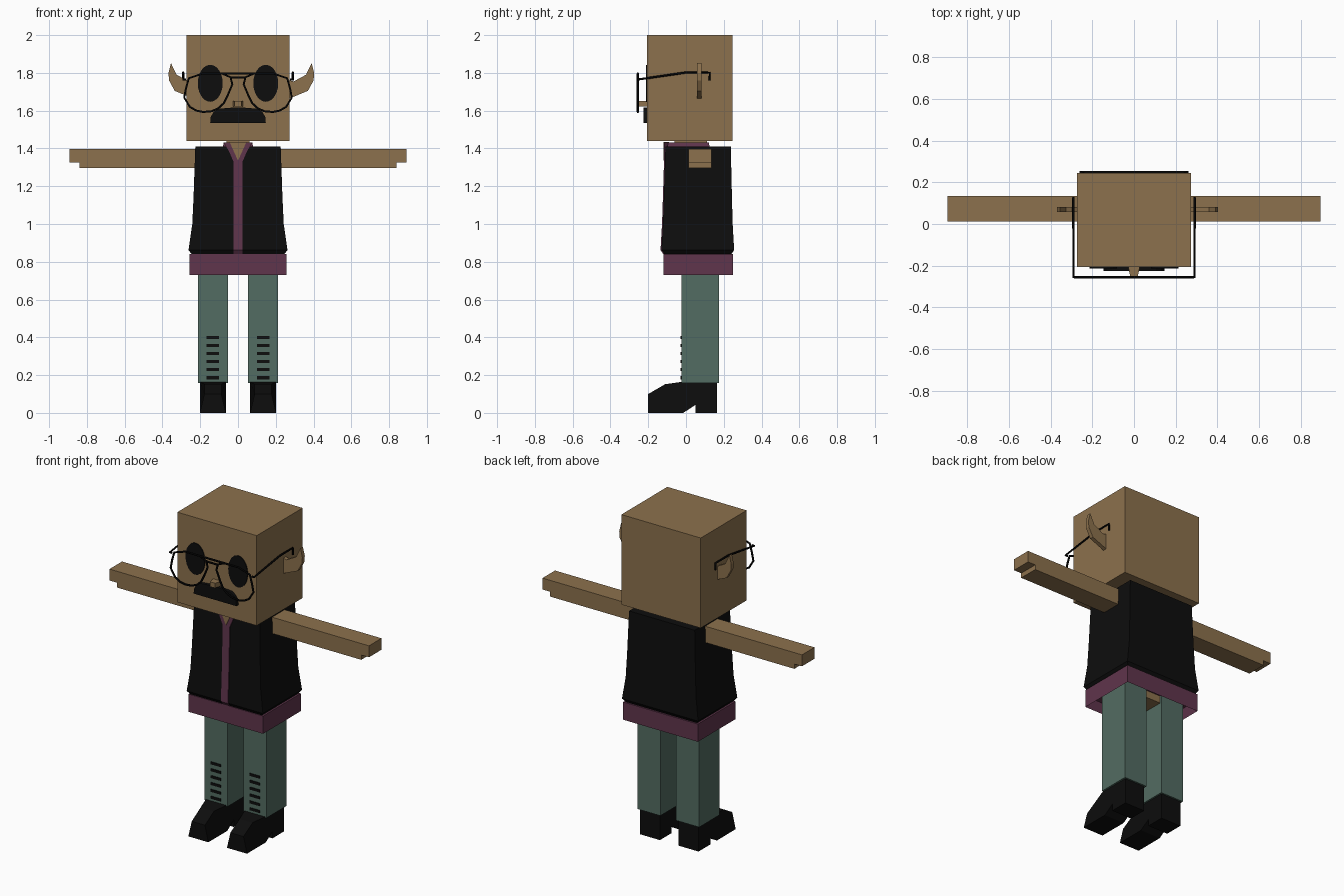
import bpy, bmesh, math
from mathutils import Vector

cube = bpy.data.objects.get("Cube")
if cube:
    bpy.data.objects.remove(cube, do_unlink=True)


def material(name, rgb):
    m = bpy.data.materials.new(name)
    m.use_nodes = True
    m.diffuse_color = (*rgb, 1)
    m.node_tree.nodes["Principled BSDF"].inputs["Base Color"].default_value = (*rgb, 1)
    return m


SKIN = material("tan skin", (0.262, 0.165, 0.074))
BLACK = material("soft black", (0.004, 0.004, 0.004))
MAROON = material("plum cloth", (0.115, 0.035, 0.072))
GREEN = material("grey green cloth", (0.086, 0.15, 0.122))
FRAME = material("frame black", (0.001, 0.001, 0.001))


def finish(name, bm, mat):
    bmesh.ops.recalc_face_normals(bm, faces=bm.faces)
    me = bpy.data.meshes.new(name)
    bm.to_mesh(me)
    bm.free()
    me.materials.append(mat)
    ob = bpy.data.objects.new(name, me)
    bpy.context.collection.objects.link(ob)
    return ob


def skin_rings(name, rings, mat):
    """Join matching rings of points into a closed solid."""
    bm = bmesh.new()
    loops = [[bm.verts.new(p) for p in ring] for ring in rings]
    n = len(loops[0])
    for a, b in zip(loops, loops[1:]):
        for i in range(n):
            j = (i + 1) % n
            bm.faces.new((a[i], a[j], b[j], b[i]))
    bm.faces.new(loops[0])
    bm.faces.new(loops[-1])
    return finish(name, bm, mat)


def tower(name, levels, mat):
    """Rectangular sections given as z, x0, x1, y0, y1."""
    return skin_rings(name, [[(x0, y0, z), (x1, y0, z), (x1, y1, z), (x0, y1, z)]
                             for z, x0, x1, y0, y1 in levels], mat)


def box(name, xs, ys, zs, mat):
    return tower(name, [(z, *sorted(xs), *ys) for z in zs], mat)


def plate(name, outline, y0, y1, mat):
    """Front outline in x, z given depth along y."""
    return skin_rings(name, [[(x, y, z) for x, z in outline] for y in (y0, y1)], mat)


def wire(name, points, closed=False, radius=0.006):
    cu = bpy.data.curves.new(name, "CURVE")
    cu.dimensions = "3D"
    cu.bevel_depth = radius
    cu.bevel_resolution = 1
    cu.use_fill_caps = True
    sp = cu.splines.new("POLY")
    sp.points.add(len(points) - 1)
    for p, co in zip(sp.points, points):
        p.co = (*co, 1)
    sp.use_cyclic_u = closed
    tmp = bpy.data.objects.new(name, cu)
    bpy.context.collection.objects.link(tmp)
    me = bpy.data.meshes.new_from_object(tmp.evaluated_get(bpy.context.evaluated_depsgraph_get()))
    bpy.data.objects.remove(tmp, do_unlink=True)
    me.materials.clear()
    me.materials.append(FRAME)
    ob = bpy.data.objects.new(name, me)
    bpy.context.collection.objects.link(ob)


# Head and face
box("head", (-0.273, 0.273), (-0.206, 0.245), (1.44, 2.0), SKIN)
nose = [(-0.215, 0.026), (-0.25, 0.018)]
skin_rings("nose", [[(-w, y, 1.622), (w, y, 1.622), (w, y, 1.652), (-w, y, 1.652)]
                    for y, w in [(-0.2, 0.026)] + nose], SKIN)
plate("moustache", [(-0.147, 1.535), (0.147, 1.535), (0.145, 1.565), (0.13, 1.592), (0.105, 1.61),
                    (0.02, 1.617), (-0.02, 1.617), (-0.105, 1.61), (-0.13, 1.592), (-0.145, 1.565)],
      -0.226, -0.2, BLACK)

# Neck, shirt and vest
box("neck", (-0.06, 0.06), (-0.06, 0.11), (1.38, 1.45), SKIN)
tower("collar", [(1.39, -0.085, 0.085, -0.1, 0.13), (1.432, -0.075, 0.075, -0.095, 0.12)], MAROON)
sections = [(0.84, 0.245, -0.115, 0.24), (0.862, 0.262, -0.13, 0.255), (1.0, 0.242, -0.122, 0.247),
            (1.15, 0.235, -0.117, 0.243), (1.41, 0.226, -0.109, 0.237)]
tower("vest", [(z, -hx, hx, y0, y1) for z, hx, y0, y1 in sections], BLACK)
tower("shirt_front", [(z, -0.024, 0.024, y0 - 0.005, y0 + 0.02) for z, hx, y0, y1 in sections], MAROON)
plate("collar_front", [(-0.078, 1.432), (-0.05, 1.39), (-0.024, 1.33), (0.024, 1.33),
                       (0.05, 1.39), (0.078, 1.432)], -0.116, -0.09, MAROON)
plate("open_neck", [(-0.045, 1.435), (0, 1.335), (0.045, 1.435)], -0.119, -0.09, SKIN)

# Shirt hem, hollow underneath
hem = box("shirt_hem", (-0.257, 0.257), (-0.12, 0.25), (0.73, 0.84), MAROON)
bm = bmesh.new()
bm.from_mesh(hem.data)
under = min(bm.faces, key=lambda f: f.calc_center_median().z)
bmesh.ops.inset_region(bm, faces=[under], thickness=0.02)
bmesh.ops.translate(bm, verts=under.verts, vec=(0, 0, 0.06))
bm.to_mesh(hem.data)
bm.free()
box("hips", (-0.2, 0.2), (-0.015, 0.165), (0.745, 0.82), SKIN)

# Paired parts
lens = [(0.26, 1.772), (0.275, 1.72), (0.285, 1.67), (0.255, 1.62), (0.22, 1.6), (0.185, 1.593),
        (0.14, 1.597), (0.105, 1.612), (0.075, 1.64), (0.055, 1.68), (0.03, 1.74), (0.04, 1.777),
        (0.085, 1.797), (0.185, 1.797)]
ear = [(0.25, 1.765), (0.295, 1.755), (0.36, 1.79), (0.39, 1.852), (0.403, 1.8),
       (0.4, 1.76), (0.37, 1.705), (0.25, 1.655)]
shoe = [(-0.2, 0), (-0.2, 0.1), (-0.11, 0.152), (-0.03, 0.163), (0.165, 0.163),
        (0.165, 0), (0.05, 0), (0.05, 0.042), (-0.015, 0)]

for side, s in (("left", 1), ("right", -1)):
    plate(side + "_eye", [(s * 0.147 + 0.066 * math.cos(a), 1.745 + 0.098 * math.sin(a))
                          for a in [i * math.tau / 24 for i in range(24)]], -0.212, -0.203, BLACK)
    wire(side + "_lens_rim", [(s * x, -0.255, z) for x, z in lens], True)
    wire(side + "_temple", [(s * x, y, z) for x, y, z in (
        (0.275, -0.255, 1.765), (0.29, -0.255, 1.765), (0.29, 0, 1.802),
        (0.29, 0.125, 1.802), (0.29, 0.125, 1.76))])
    shift = 0 if s > 0 else 0.035
    plate(side + "_ear", [(s * (x - shift), z) for x, z in ear], 0.057, 0.081, SKIN)

    # Arm with a stepped hand end
    plate(side + "_arm", [(s * x, z) for x, z in (
        (0.2, 1.296), (0.84, 1.296), (0.84, 1.326), (0.893, 1.326), (0.893, 1.397), (0.2, 1.397))],
        0.012, 0.135, SKIN)

    # Leg with front lacing
    box(side + "_leg", (s * 0.054, s * 0.213), (-0.025, 0.175), (0.158, 0.8), GREEN)
    for i in range(6):
        z = 0.186 + i * 0.0428
        box(f"{side}_lace_{i + 1}", (s * 0.1, s * 0.168), (-0.029, -0.02), (z - 0.008, z + 0.008), BLACK)

    # Heeled shoe with the toe cap narrowed on top
    rings = []
    for edge in (-1, 1):
        rings.append([(s * 0.133 + edge * (0.045 if y < -0.1 and z > 0.05 else 0.069), y, z)
                      for y, z in shoe])
    skin_rings(side + "_shoe", rings, BLACK)

wire("glasses_bridge", [(x, -0.255, 1.775) for x in (-0.037, 0.037)])
wire("glasses_brow_bar", [(x, -0.255, 1.797) for x in (-0.1, 0.1)])
